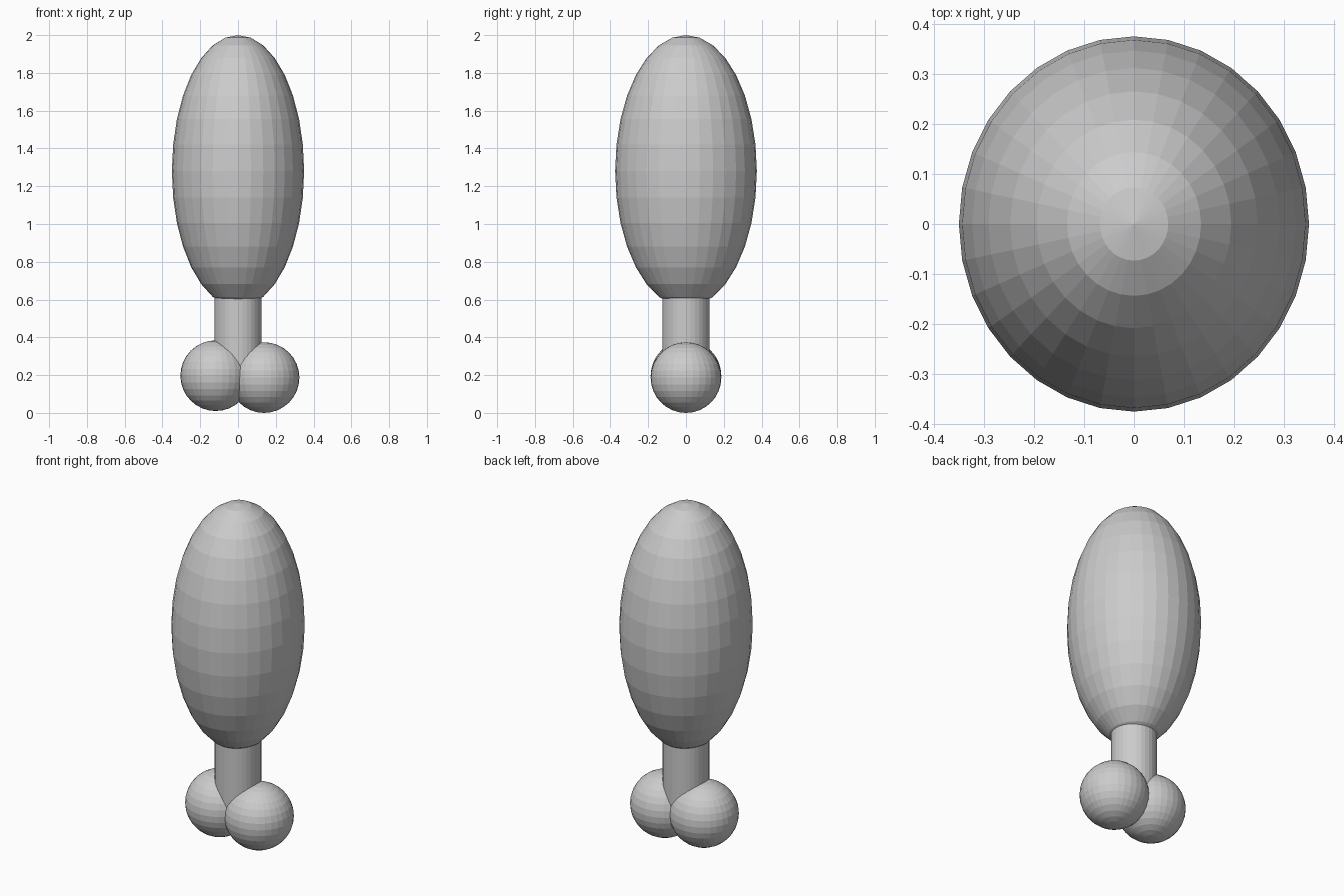
import bpy

if "Cube" in bpy.data.objects:
    bpy.data.objects.remove(bpy.data.objects["Cube"])


def ellipsoid(name, centre, radii):
    bpy.ops.mesh.primitive_uv_sphere_add(segments=32, ring_count=16, radius=1, location=centre)
    ob = bpy.context.object
    ob.name = name
    ob.scale = radii
    bpy.ops.object.transform_apply(location=False, rotation=False, scale=True)
    return ob


# Meat: tall, slightly deeper than wide
ellipsoid("meat", (0, 0, 1.28), (0.35, 0.375, 0.72))

# Bone shaft, buried in the meat above and in the knobs below
bpy.ops.mesh.primitive_cylinder_add(vertices=32, radius=0.125, depth=0.5, location=(0, 0, 0.43))
bpy.context.object.name = "bone_shaft"

# Two slightly uneven bone knobs
R = 0.187
for name, x, z in (("left_knob", -0.118, 0.197), ("right_knob", 0.138, R)):
    ellipsoid(name, (x, 0, z), (R, R, R))
